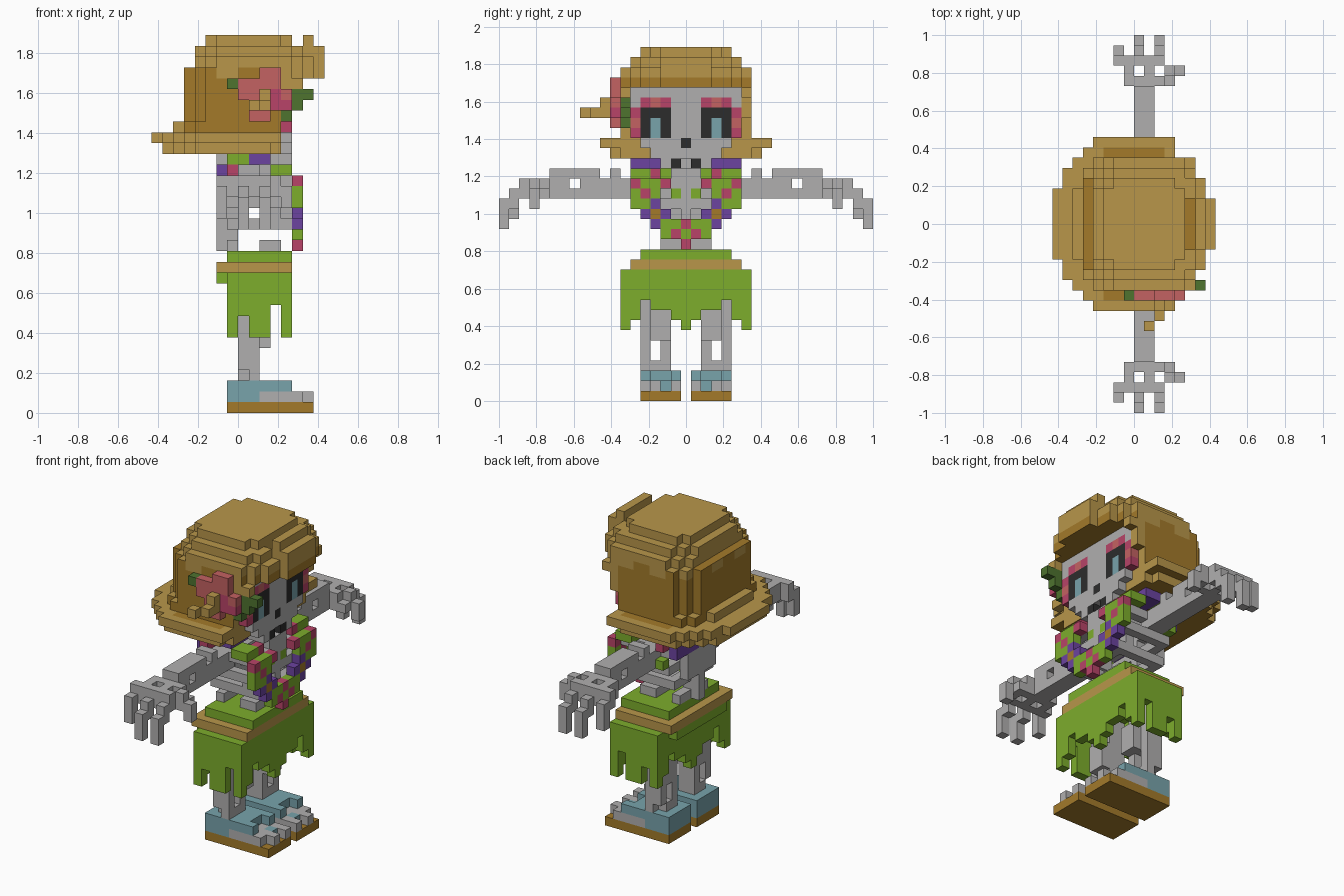
import bpy, bmesh
from itertools import product

if "Cube" in bpy.data.objects:
    bpy.data.objects.remove(bpy.data.objects["Cube"])

V = 2 / 37                      # block size
NAMES = {"tan": "B8964A", "brown": "A37A2A", "bone": "B0AFAF", "green": "7DAD2C",
         "purple": "6C43A0", "crimson": "B84468", "salmon": "C46262",
         "leaf": "4E732F", "teal": "78A3AB", "black": "2C2C2C"}
KEYS = list(NAMES)


def linear(h):
    c = [int(h[n:n + 2], 16) / 255 for n in (0, 2, 4)]
    return [((v + 0.055) / 1.055) ** 2.4 if v > 0.04 else v / 12.92 for v in c] + [1]


MATS = []
for name, code in NAMES.items():
    m = bpy.data.materials.new(name)
    m.diffuse_color = linear(code)
    m.use_nodes = True
    m.node_tree.nodes["Principled BSDF"].inputs["Base Color"].default_value = m.diffuse_color
    MATS.append(m)

# Outward directions with the four corners of that side of a block
SIDES = [((1, 0, 0), ((1, 0, 0), (1, 1, 0), (1, 1, 1), (1, 0, 1))),
         ((-1, 0, 0), ((0, 1, 0), (0, 0, 0), (0, 0, 1), (0, 1, 1))),
         ((0, 1, 0), ((1, 1, 0), (0, 1, 0), (0, 1, 1), (1, 1, 1))),
         ((0, -1, 0), ((0, 0, 0), (1, 0, 0), (1, 0, 1), (0, 0, 1))),
         ((0, 0, 1), ((0, 0, 1), (1, 0, 1), (1, 1, 1), (0, 1, 1))),
         ((0, 0, -1), ((0, 1, 0), (1, 1, 0), (1, 0, 0), (0, 0, 0)))]


def box(cells, i, j, k, colour, mirror=False):
    """Fill inclusive block ranges; colour None carves."""
    rng = [range(r, r + 1) if isinstance(r, int) else range(r[0], r[1] + 1) for r in (i, j, k)]
    for a, b, c in product(*rng):
        for y in ((b, 36 - b) if mirror else (b,)):
            if colour:
                cells[a, y, c] = colour
            else:
                cells.pop((a, y, c), None)


def build(name, cells, rule=None):
    """Skin the exposed sides of the blocks into one object."""
    bm = bmesh.new()
    pts = {}
    for cell, colour in cells.items():
        for d, corners in SIDES:
            if tuple(p + q for p, q in zip(cell, d)) in cells:
                continue
            vs = []
            for o in corners:
                p = tuple(a + b for a, b in zip(cell, o))
                if p not in pts:
                    pts[p] = bm.verts.new(((p[0] - 8) * V, p[1] * V - 1, p[2] * V))
                vs.append(pts[p])
            f = bm.faces.new(vs)
            f.material_index = KEYS.index(rule(cell, d) if rule else colour)
    me = bpy.data.meshes.new(name)
    bm.to_mesh(me)
    bm.free()
    for m in MATS:
        me.materials.append(m)
    bpy.context.collection.objects.link(bpy.data.objects.new(name, me))


def layer(cells, k, i0, i1, j0, j1, back, front):
    """Rounded slab: back/front list how far each end row is narrowed."""
    for i in range(i0, i1 + 1):
        cut = max(back[i - i0] if i - i0 < len(back) else 0,
                  front[i1 - i] if i1 - i < len(front) else 0)
        box(cells, i, (j0 + cut, j1 - cut), k, "tan")


# Hair: flared brim, walls, rounded cap and forelock
hair = {}
layer(hair, 24, 1, 11, 11, 25, [3, 2, 1], [1])
layer(hair, 25, 0, 11, 10, 26, [5, 3, 2, 1], [0])
layer(hair, 26, 2, 11, 12, 24, [3, 1], [])
layer(hair, 27, 3, 11, 12, 24, [2, 1], [])
for k in (28, 29):
    layer(hair, k, 3, 12, 12, 24, [2, 1], [])
layer(hair, 30, 3, 13, 12, 24, [2, 1], [])
layer(hair, 31, 3, 14, 12, 24, [2, 1], [2, 1])
layer(hair, 32, 4, 14, 12, 24, [2, 1], [2, 1])
layer(hair, 33, 4, 13, 13, 23, [2, 1], [1])
layer(hair, 34, 5, 12, 14, 22, [1], [1])
box(hair, (12, 13), (13, 23), (28, 30), None)     # face opening
box(hair, 13, (16, 20), (32, 34), None)           # groove behind forelock
box(hair, 14, (16, 20), (32, 34), "tan")
box(hair, 15, (16, 20), (31, 33), "tan")


def hair_rule(c, d):
    i, j, k = c
    if d[2] == -1:
        return "brown"
    if d[2] == 1:
        ledge = k == 25 and j in (11, 25) and 5 <= i <= 10
        return "brown" if ledge or (i == 3 and k == 31) or (i == 13 and k == 31) else "tan"
    if d[0] == 1:
        return "brown" if k == 31 else "tan"
    drip = k == 31 and (i + j) % 4 < 2 and i < 10
    return "brown" if (26 < k <= 30 and i < 12) or (k == 26 and i > 2) or drip else "tan"


build("hair", hair, hair_rule)

# Skull with sunken eyes, nose, cheeks and teeth
skull = {}
box(skull, (9, 12), (13, 23), (26, 30), "bone")
box(skull, (9, 12), (14, 22), 25, "bone")
box(skull, (9, 12), (15, 21), 24, "bone")
box(skull, (11, 12), (16, 20), 23, "bone")
box(skull, 12, (14, 16), 29, "crimson", True)
box(skull, 12, 15, 29, "salmon", True)
box(skull, 12, 13, (26, 28), "crimson", True)
box(skull, 12, 13, 27, "salmon", True)
box(skull, 12, (14, 16), (26, 28), "black", True)
box(skull, 12, 15, (26, 27), "teal", True)
box(skull, 12, 18, 25, "black")
box(skull, 12, 17, 23, "black", True)
box(skull, (11, 12), 18, 23, None)
build("skull", skull)

# Hair flower with leaves and stamen
flower = {}
for i, k in (((10, 11), 31), ((8, 11), 30), ((8, 12), 29), ((11, 12), 28), ((9, 10), 27)):
    box(flower, i, 11, k, "salmon")
box(flower, (9, 10), 11, 28, "salmon")
box(flower, 11, 11, (28, 29), "crimson")
box(flower, 12, 11, 28, "crimson")
box(flower, 10, 10, (28, 29), "tan")
box(flower, 10, 9, 28, "tan")
box(flower, 9, 8, 28, "tan")
box(flower, 7, 11, 30, "leaf")
box(flower, (13, 14), 12, 29, "leaf")
box(flower, (12, 13), 12, 28, "leaf")
box(flower, (11, 12), 12, 27, "leaf")
build("flower", flower)

# Ribcage, spine and pelvis
ribs = {}
for k in (21, 19, 17):
    inset = 0 if k > 17 else 1
    box(ribs, (7, 12), (14 + inset, 22 - inset), k, "bone")
    box(ribs, (8, 11), (15 + inset, 21 - inset), k, None)
box(ribs, (6, 7), 18, (15, 23), "bone")
box(ribs, 6, (16, 20), (18, 20), "bone")
box(ribs, 12, 18, (17, 22), "bone")
box(ribs, 12, 17, 22, "bone", True)
box(ribs, 8, 14, 20, "bone", True)
box(ribs, 11, 15, 18, "bone", True)
box(ribs, (7, 11), (16, 20), 15, "bone")
box(ribs, (8, 9), (16, 20), 15, None)
box(ribs, (8, 10), 18, (22, 24), "bone")
build("ribcage", ribs)

# Flower garland: shoulder loops and hanging front
lei = {}
box(lei, (7, 8), (13, 14), 23, "green", True)
box(lei, (9, 10), (13, 15), 23, "purple", True)
box(lei, (11, 12), (13, 14), 22, "green", True)
box(lei, 12, 15, 22, "crimson", True)
box(lei, 7, (13, 14), 22, "crimson", True)
box(lei, 7, 13, 20, "green", True)
box(lei, 6, (14, 22), (21, 22), "purple")
box(lei, 6, (16, 20), 22, "green")
FRONT = {21: {13: "crimson", 14: "green", 15: "green", 16: "crimson"},
         20: {13: "green", 14: "crimson", 15: "green"},
         19: {13: "green", 14: "green", 15: "purple"},
         18: {14: "purple", 15: "brown", 16: "purple"},
         17: {15: "purple", 16: "green", 17: "green", 18: "crimson"},
         16: {16: "green", 17: "crimson", 18: "green"},
         15: {18: "crimson"}}
for k, row in FRONT.items():
    for j, colour in row.items():
        box(lei, 13, j, k, colour, True)
box(lei, 12, 17, 20, "green", True)
build("garland", lei)

# Arms and hands
arms = {}
box(arms, (8, 9), (10, 14), (20, 21), "bone", True)
box(arms, (8, 9), 11, 22, "bone", True)
box(arms, (8, 9), (5, 9), (20, 22), "bone", True)
box(arms, (8, 9), 7, 21, None, True)
box(arms, (7, 10), 4, (20, 21), "bone", True)
for i in (7, 9, 11):
    box(arms, i, 3, (20, 21), "bone", True)
box(arms, 11, (3, 4), 20, "bone", True)
box(arms, 12, 3, (19, 20), "bone", True)
box(arms, (6, 10), 2, (20, 21), "bone", True)
for i in (6, 8, 10):
    box(arms, i, 1, (19, 20), "bone", True)
    if i > 6:
        box(arms, i, 0, (17, 19), "bone", True)
    else:
        box(arms, i, 1, (18, 18), "bone", True)
build("arms", arms)

# Grass skirt with belt and ragged hem
skirt = {}
box(skirt, (7, 12), (12, 24), (7, 12), "green")
box(skirt, (8, 11), (13, 23), (7, 11), None)
box(skirt, 6, (14, 22), 12, "green")
box(skirt, (6, 12), (13, 23), 13, "tan")
box(skirt, (7, 12), (14, 22), 14, "green")
for n, hem in enumerate((7, 8, 10, 9, 9, 8, 7)):
    for i in (7, 12):
        if hem > 7:
            box(skirt, i, 12 + n, (7, hem - 1), None, True)
for i, hem in ((8, 9), (11, 10)):
    box(skirt, i, 12, (7, hem - 1), None, True)
build("skirt", skirt)

# Legs
legs = {}
box(legs, (8, 9), (14, 16), (3, 11), "bone", True)
box(legs, (8, 9), 15, (4, 5), None, True)
box(legs, 8, 14, 3, None, True)
box(legs, 10, (15, 16), (6, 8), "bone", True)
build("legs", legs)

# Sandals with toes
shoes = {}
box(shoes, (7, 14), (14, 17), 0, "brown", True)
box(shoes, (7, 12), (14, 17), (1, 2), "teal", True)
box(shoes, (10, 12), (14, 17), 1, "bone", True)
box(shoes, 12, (15, 16), 2, None, True)
for j in (14, 15, 17):
    box(shoes, 13, j, 1, "bone", True)
box(shoes, 13, 16, 1, "teal", True)
box(shoes, 14, 15, 1, "bone", True)
box(shoes, 14, 17, 1, "bone", True)
build("sandals", shoes)
